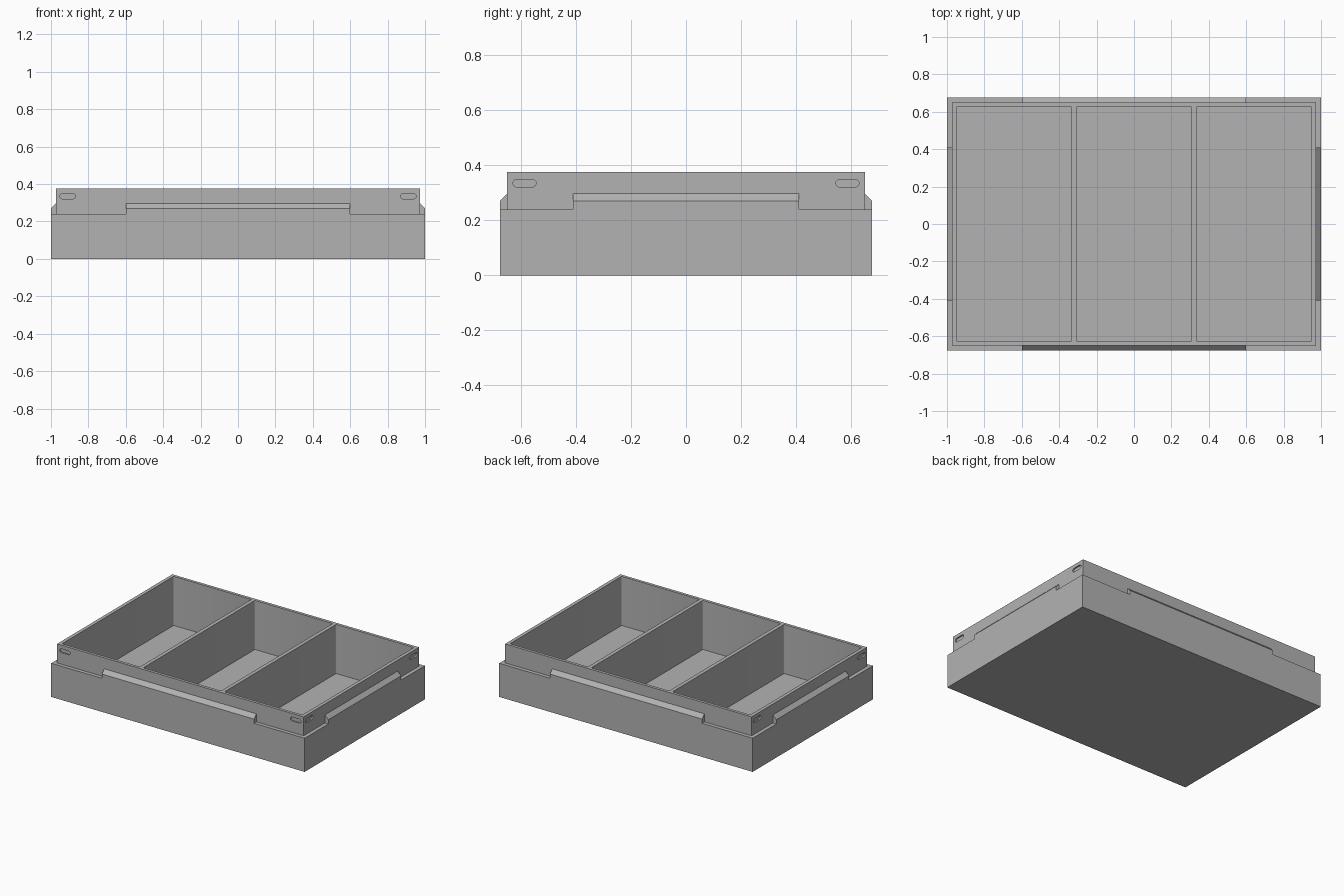
import bpy, bmesh, math
from mathutils import Matrix, Vector

cube = bpy.data.objects.get("Cube")
if cube:
    bpy.data.objects.remove(cube, do_unlink=True)

HX, HY = 1.0, 0.677            # outer half sizes
STEP = 0.027                   # width of the ledge
LEDGE, TOP, FLOOR = 0.24, 0.375, 0.025
WX, WY = HX - STEP, HY - STEP  # collar half sizes
IX, IY = 0.948, 0.629          # inside half sizes
DIV_IN, DIV_OUT = 0.307, 0.334 # divider faces

gray = bpy.data.materials.new("light gray plastic")
gray.use_nodes = True
color = (0.45, 0.45, 0.45, 1)
gray.diffuse_color = color
gray.node_tree.nodes["Principled BSDF"].inputs["Base Color"].default_value = color


def finish(bm, name):
    bmesh.ops.recalc_face_normals(bm, faces=bm.faces)
    mesh = bpy.data.meshes.new(name)
    bm.to_mesh(mesh)
    bm.free()
    mesh.materials.append(gray)
    ob = bpy.data.objects.new(name, mesh)
    bpy.context.collection.objects.link(ob)
    return ob


def box(name, x0, x1, y0, y1, z0, z1, corner=0):
    bm = bmesh.new()
    size = Vector((x1 - x0, y1 - y0, z1 - z0))
    mid = Vector((x0 + x1, y0 + y1, z0 + z1)) / 2
    bmesh.ops.create_cube(bm, size=1, matrix=Matrix.Translation(mid) @ Matrix.Diagonal(size.to_4d()))
    if corner:
        upright = [e for e in bm.edges if abs(e.verts[0].co.z - e.verts[1].co.z) > 0.01]
        bmesh.ops.bevel(bm, geom=upright, offset=corner, segments=3, profile=0.5, affect='EDGES')
    return finish(bm, name)


def prism(name, profile, half_length, matrix):
    """Extrude a (y, z) profile along x, then place it."""
    bm = bmesh.new()
    face = bm.faces.new([bm.verts.new((-half_length, y, z)) for y, z in profile])
    out = bmesh.ops.extrude_face_region(bm, geom=[face])
    verts = [v for v in out["geom"] if isinstance(v, bmesh.types.BMVert)]
    bmesh.ops.translate(bm, verts=verts, vec=(2 * half_length, 0, 0))
    bm.transform(matrix)
    return finish(bm, name)


def slot(name, half_length, radius, matrix):
    """Round-ended bar lying along x, pointing through y."""
    bm = bmesh.new()
    verts = []
    for i in range(18):
        a = math.pi * (i if i < 9 else i - 1) / 8 - math.pi / 2
        side = 1 if i < 9 else -1
        verts.append(bm.verts.new((side * half_length + radius * math.cos(a), -0.01, radius * math.sin(a))))
    out = bmesh.ops.extrude_face_region(bm, geom=[bm.faces.new(verts)])
    ends = [v for v in out["geom"] if isinstance(v, bmesh.types.BMVert)]
    bmesh.ops.translate(bm, verts=ends, vec=(0, 0.02, 0))
    bm.transform(matrix)
    return finish(bm, name)


def combine(target, other, operation):
    mod = target.modifiers.new(operation.lower(), 'BOOLEAN')
    mod.object, mod.operation, mod.solver = other, operation, 'EXACT'
    bpy.context.view_layer.objects.active = target
    bpy.ops.object.modifier_apply(modifier=mod.name)
    bpy.data.objects.remove(other, do_unlink=True)


# Lower body and raised collar
tray = box("storage_tray", -HX, HX, -HY, HY, 0, LEDGE)
combine(tray, box("collar", -WX, WX, -WY, WY, 0.1, TOP), 'UNION')

# Sloped ribs on the ledge and shallow grip slots, on all four sides
for turn in range(4):
    rot = Matrix.Rotation(turn * math.pi / 2, 4, 'Z')
    long_side = turn % 2 == 0
    outer = HY if long_side else HX
    wall = outer - STEP
    rib_half = 0.6 if long_side else 0.41
    profile = [(-outer, 0.15), (-outer, 0.27), (-wall, 0.297), (-wall + 0.01, 0.297), (-wall + 0.01, 0.15)]
    combine(tray, prism("rib", profile, rib_half, rot), 'UNION')
    along = 0.91 if long_side else 0.587
    for side in (-1, 1):
        place = rot @ Matrix.Translation((side * along, -wall, 0.335))
        combine(tray, slot("slot_cutter", 0.028, 0.014, place), 'DIFFERENCE')

# Three compartments
for x0, x1 in ((-IX, -DIV_OUT), (-DIV_IN, DIV_IN), (DIV_OUT, IX)):
    combine(tray, box("compartment_cutter", x0, x1, -IY, IY, FLOOR, 0.5, 0.008), 'DIFFERENCE')

# Merge leftover flat pieces and keep a single material
bm = bmesh.new()
bm.from_mesh(tray.data)
bmesh.ops.remove_doubles(bm, verts=bm.verts, dist=0.0001)
bmesh.ops.dissolve_limit(bm, angle_limit=0.01, verts=bm.verts, edges=bm.edges)
for f in bm.faces:
    f.material_index = 0
bm.to_mesh(tray.data)
bm.free()
tray.data.materials.clear()
tray.data.materials.append(gray)
bpy.ops.object.select_all(action='DESELECT')
tray.select_set(True)
bpy.context.view_layer.objects.active = tray
bpy.ops.object.shade_smooth_by_angle(angle=math.radians(35))
